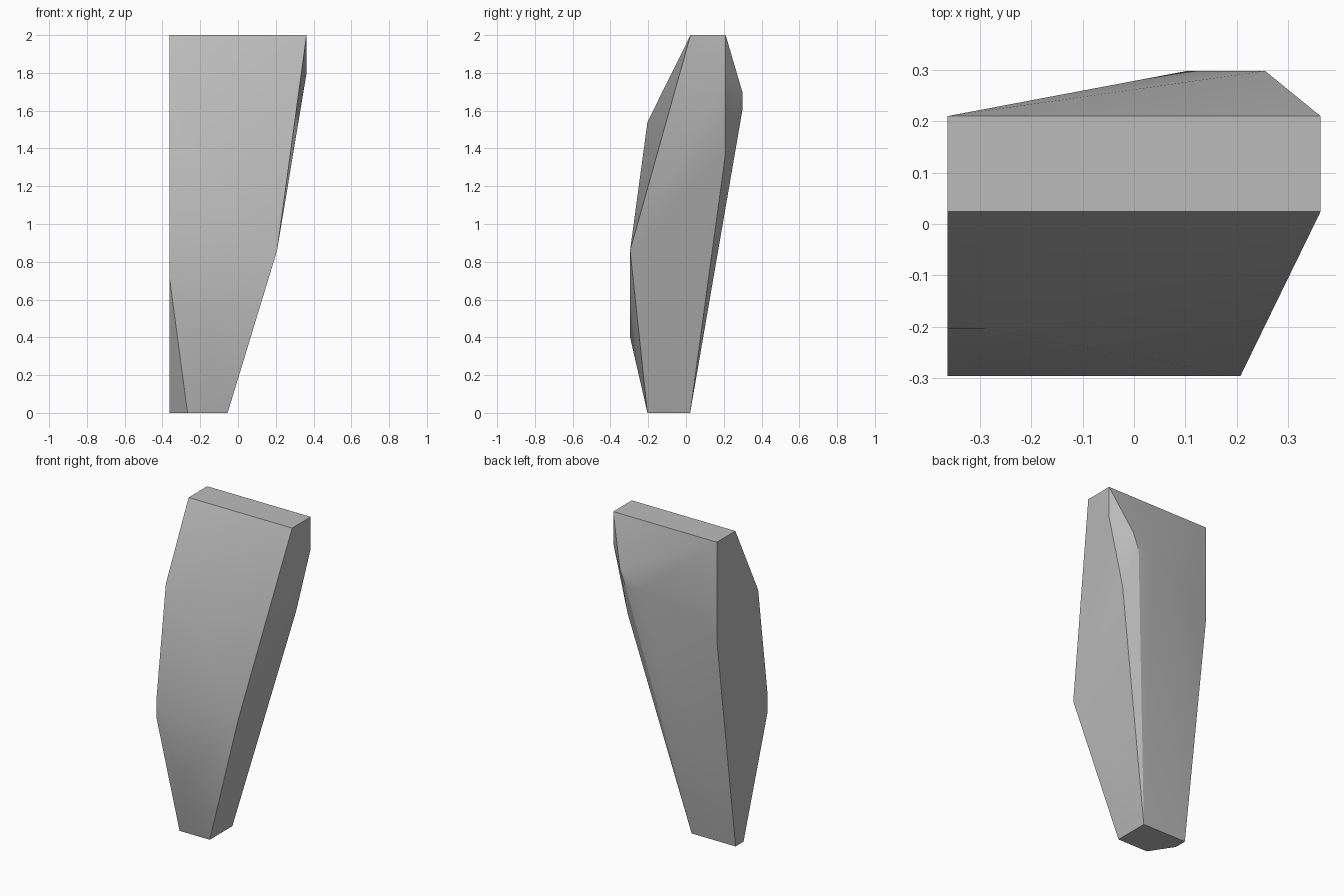
import bpy
import bmesh
import math

cube = bpy.data.objects.get("Cube")
if cube:
    bpy.data.objects.remove(cube, do_unlink=True)


def make_material(name, color):
    mat = bpy.data.materials.new(name)
    mat.use_nodes = True
    mat.diffuse_color = color
    mat.node_tree.nodes["Principled BSDF"].inputs["Base Color"].default_value = color
    return mat


grey = make_material("stone grey", (0.5, 0.5, 0.5, 1.0))

# Key planes shared by the corners
LEFT, RIGHT = -0.363, 0.363
FRONT, BACK = -0.296, 0.298
FLAT_BACK = 0.21
FOOT_BACK = 0.022
TOP = 2.0

# Corners grouped by the part of the shard they bound
top_face = [(x, y, TOP) for x in (LEFT, RIGHT) for y in (0.024, FLAT_BACK)]
foot = [(LEFT, FOOT_BACK, 0), (LEFT, -0.058, 0), (-0.267, -0.204, 0),
        (-0.055, -0.204, 0), (-0.055, FOOT_BACK, 0)]
front_side = [(LEFT, -0.204, 1.54), (-0.29, -0.204, 1.54),
              (LEFT, FRONT, 0.86), (0.207, FRONT, 0.86),
              (LEFT, FRONT, 0.72), (-0.18, FRONT, 0.4)]
back_side = [(LEFT, FLAT_BACK, 1.38), (RIGHT, FLAT_BACK, 1.8),
             (0.262, FLAT_BACK, 1.38), (0.255, BACK, 1.7),
             (0.215, BACK, 1.6), (0.104, BACK, 1.6)]

# Shard: a faceted convex block wrapped around the corners
bm = bmesh.new()
for corner in top_face + foot + front_side + back_side:
    bm.verts.new(corner)
hull = bmesh.ops.convex_hull(bm, input=bm.verts)
loose = [v for v in hull["geom_interior"] if isinstance(v, bmesh.types.BMVert)]
bmesh.ops.delete(bm, geom=loose, context='VERTS')
bmesh.ops.dissolve_limit(bm, angle_limit=math.radians(0.5),
                         verts=bm.verts, edges=bm.edges)
bmesh.ops.recalc_face_normals(bm, faces=bm.faces)

mesh = bpy.data.meshes.new("stone_shard")
bm.to_mesh(mesh)
bm.free()
mesh.materials.append(grey)
shard = bpy.data.objects.new("stone_shard", mesh)
bpy.context.collection.objects.link(shard)

# Soft shading across shallow facets, crisp main edges
bpy.ops.object.select_all(action='DESELECT')
shard.select_set(True)
bpy.context.view_layer.objects.active = shard
bpy.ops.object.shade_smooth_by_angle(angle=math.radians(30))
